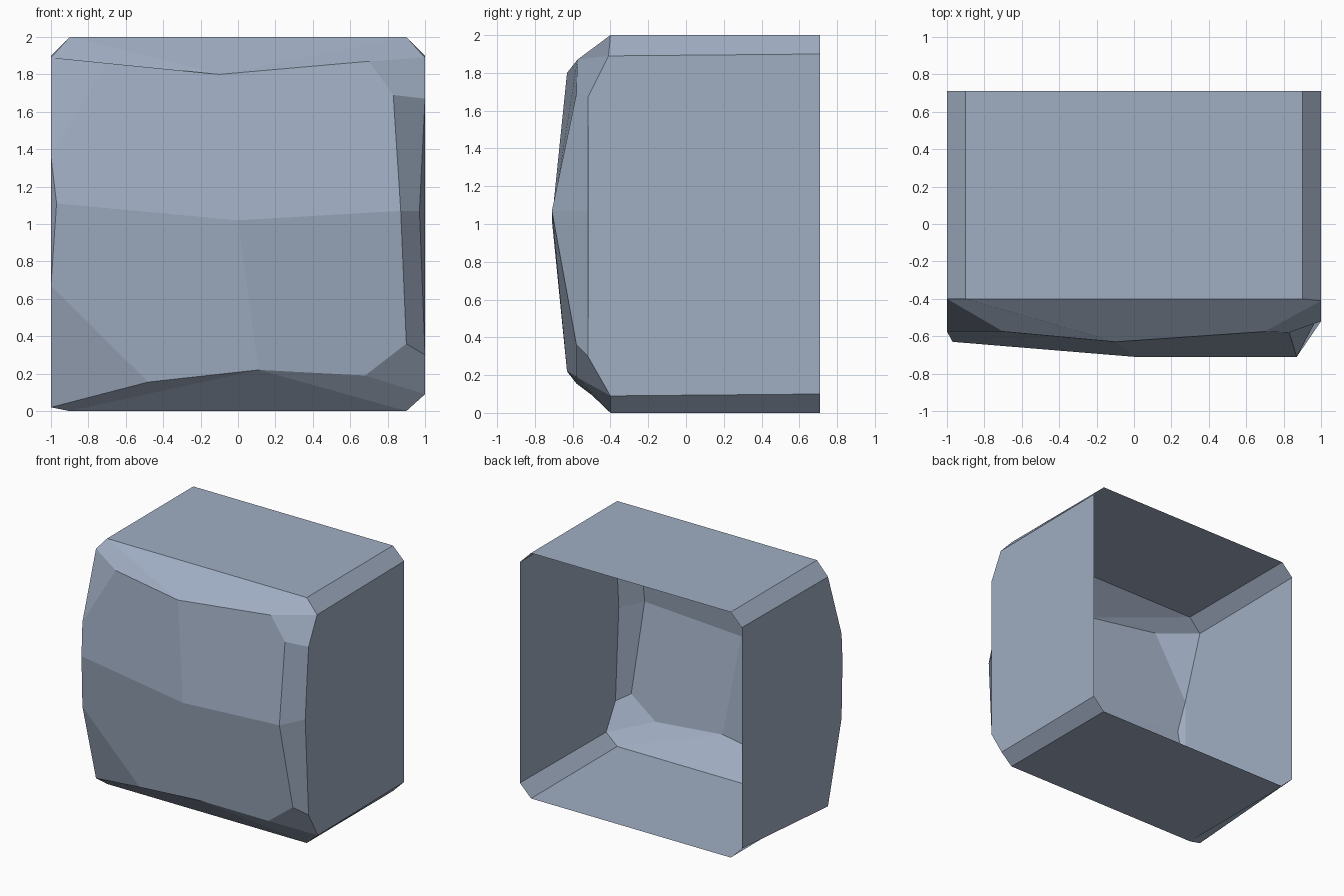
import bpy
import bmesh

if "Cube" in bpy.data.objects:
    bpy.data.objects.remove(bpy.data.objects["Cube"])

# Blue-grey stone colour
stone = bpy.data.materials.new("blue grey stone")
stone.diffuse_color = (0.35, 0.42, 0.54, 1)
stone.use_nodes = True
stone.node_tree.nodes["Principled BSDF"].inputs["Base Color"].default_value = stone.diffuse_color

BACK = 0.71

# Front corners: A-H run round the chamfered block, the rest are the chipped face
points = {
    # block corner ring, clockwise from top left
    "A": (-.9, -.4, 2), "B": (.9, -.4, 2), "C": (1, -.41, 1.89), "D": (1, -.4, .09),
    "E": (.9, -.4, 0), "F": (-.9, -.4, 0), "G": (-1, -.4, .02), "H": (-1, -.4, 1.89),
    # front edges of the side walls
    "a": (-1, -.575, 1.36), "b": (-1, -.575, .67),
    "c": (1, -.52, 1.67), "d": (.97, -.52, 1.07), "e": (1, -.52, .3),
    # top, middle and bottom rows of the bulging face
    "f": (-.7, -.575, 1.86), "g": (-.1, -.63, 1.8), "h": (.7, -.575, 1.87), "i": (.83, -.58, 1.69),
    "j": (-.97, -.63, 1.11), "k": (0, -.71, 1.02), "l": (.87, -.71, 1.07),
    "m": (-.48, -.58, .155), "n": (.11, -.63, .22), "o": (.68, -.58, .19), "p": (.9, -.58, .36),
}
facets = ("HAgf ABg BChg GmnF FnE EnoD "        # top and bottom bevels
          "fgkja ghilk jknmb klpon "            # four main front facets
          "Hfa ajb bmG hCci icdl ldep peDo")    # chipped sides and corners
walls = "AB BC CcdeD DE EF FG GbaH HA"          # walls running to the open back

bm = bmesh.new()
front = {n: bm.verts.new(p) for n, p in points.items()}

# Open back rim: an even 0.1 chamfer on every corner
rim = {}
for n in "ABCDEFGH":
    x, _, z = points[n]
    if abs(x) == 1:
        z = 1.9 if z > 1 else .1
    rim[n] = bm.verts.new((x, BACK, z))

for facet in facets.split():
    bm.faces.new([front[n] for n in facet])
for wall in walls.split():
    bm.faces.new([front[n] for n in wall] + [rim[wall[-1]], rim[wall[0]]])

bmesh.ops.recalc_face_normals(bm, faces=bm.faces)
mesh = bpy.data.meshes.new("stone_block")
bm.to_mesh(mesh)
bm.free()
mesh.materials.append(stone)
block = bpy.data.objects.new("stone_block", mesh)
bpy.context.collection.objects.link(block)
